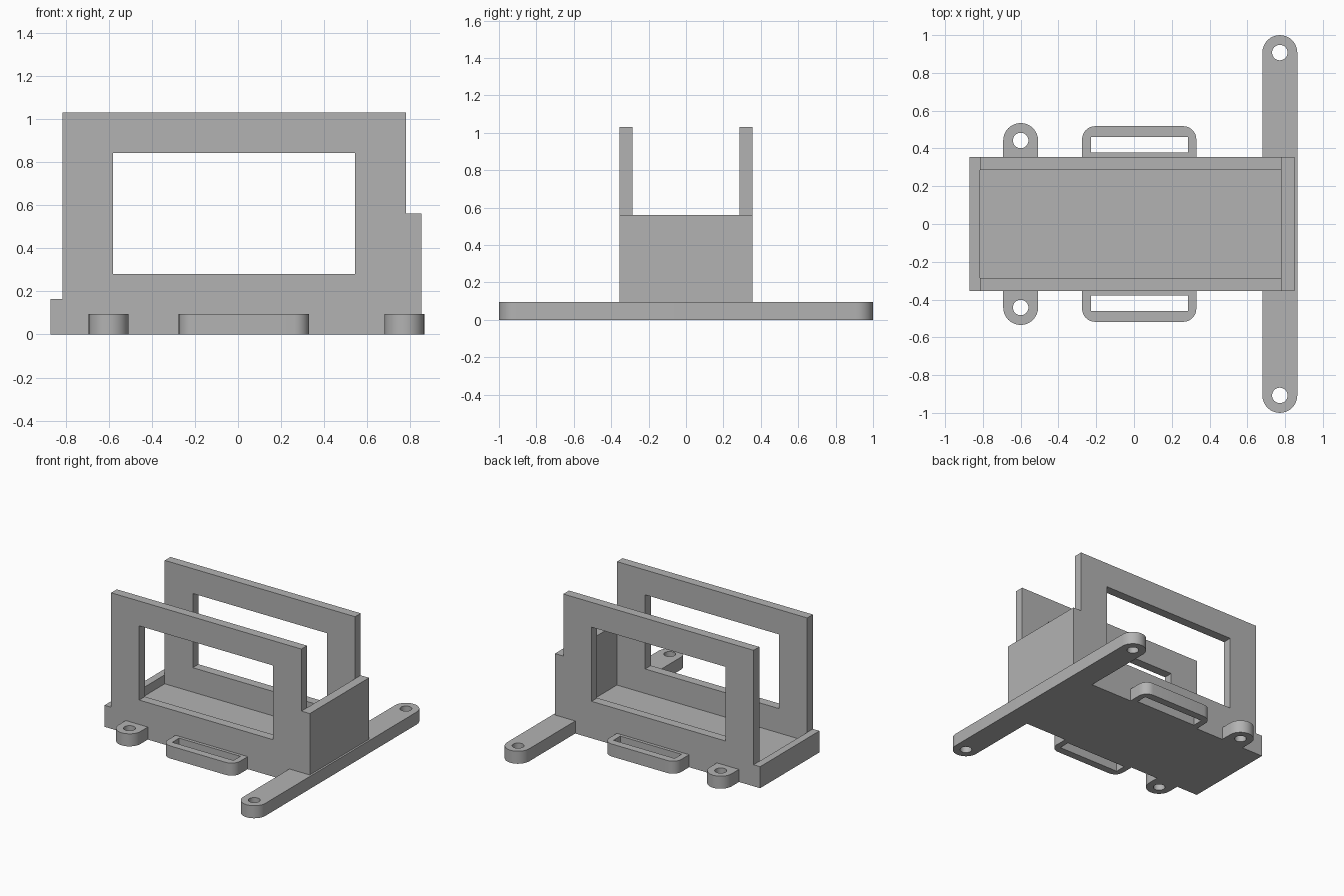
import bpy, bmesh
from math import cos, sin, pi

cube = bpy.data.objects.get("Cube")
if cube:
    bpy.data.objects.remove(cube, do_unlink=True)

# Single plain grey
grey = bpy.data.materials.new("plain grey")
grey.use_nodes = True
colour = (0.45, 0.45, 0.45, 1)
grey.diffuse_color = colour
grey.node_tree.nodes["Principled BSDF"].inputs["Base Color"].default_value = colour

BASE = 0.095          # thickness of the floor, feet and handles
HALF = 0.355          # half depth of the tray
INNER = 0.287         # inner face of the side walls
LEFT, RIGHT = -0.87, 0.85
WALL_L, WALL_R = -0.815, 0.78


def rect(x0, x1, y0, y1):
    return [(x0, y0), (x1, y0), (x1, y1), (x0, y1)]


def arc(cx, cy, r, start, end, steps):
    return [(cx + r * cos(start + (end - start) * i / steps),
             cy + r * sin(start + (end - start) * i / steps)) for i in range(steps + 1)]


def circle(cx, cy, r):
    return arc(cx, cy, r, 0, 2 * pi, 32)[:-1]


def plate(name, loops, low, high, upright=False):
    """Extrude closed loops (inner loops become holes) between two levels."""
    curve = bpy.data.curves.new(name, "CURVE")
    curve.dimensions = "2D"
    curve.fill_mode = "BOTH"
    curve.extrude = (high - low) / 2
    for loop in loops:
        spline = curve.splines.new("POLY")
        spline.points.add(len(loop) - 1)
        for point, (x, y) in zip(spline.points, loop):
            point.co = (x, y, 0, 1)
        spline.use_cyclic_u = True
    temp = bpy.data.objects.new(name + " outline", curve)
    bpy.context.collection.objects.link(temp)
    bpy.context.view_layer.update()
    graph = bpy.context.evaluated_depsgraph_get()
    mesh = bpy.data.meshes.new_from_object(temp.evaluated_get(graph))
    bpy.data.objects.remove(temp, do_unlink=True)

    bm = bmesh.new()
    bm.from_mesh(mesh)
    middle = (low + high) / 2
    for v in bm.verts:
        x, y, z = v.co
        v.co = (x, z + middle, y) if upright else (x, y, z + middle)
    bmesh.ops.remove_doubles(bm, verts=bm.verts, dist=0.0001)
    bmesh.ops.recalc_face_normals(bm, faces=bm.faces)
    bm.to_mesh(mesh)
    bm.free()
    mesh.name = name
    mesh.materials.clear()
    mesh.materials.append(grey)
    obj = bpy.data.objects.new(name, mesh)
    bpy.context.collection.objects.link(obj)
    bpy.ops.object.select_all(action="DESELECT")
    obj.select_set(True)
    bpy.context.view_layer.objects.active = obj
    bpy.ops.object.shade_smooth_by_angle(angle=pi / 6)
    return obj


# Long mounting bar with rounded, drilled ends
bar_x, bar_r = 0.772, 0.0925
bar_end = 1 - bar_r
hole_r = 0.041
bar = arc(bar_x, bar_end, bar_r, 0, pi, 16) + arc(bar_x, -bar_end, bar_r, pi, 2 * pi, 16)
plate("mounting_bar", [bar, circle(bar_x, bar_end, hole_r), circle(bar_x, -bar_end, hole_r)],
      0, BASE)

# Tray floor and its two end walls
plate("floor", [rect(LEFT, bar_x - bar_r, -HALF, HALF)], 0, BASE)
plate("low_end_lip", [rect(LEFT, WALL_L, -HALF, HALF)], BASE, 0.163)
plate("tall_end_wall", [rect(WALL_R, RIGHT, -HALF, HALF)], BASE, 0.56)

for side, label in ((-1, "front"), (1, "back")):
    # Side wall with a large window
    low, high = sorted((side * INNER, side * HALF))
    plate(label + "_wall", [rect(WALL_L, WALL_R, BASE, 1.03), rect(-0.58, 0.543, 0.28, 0.842)],
          low, high, upright=True)

    # Drilled screw tab
    tab_x, tab_y = -0.6, 0.442
    tab = [(tab_x + bar_r, HALF)] + arc(tab_x, tab_y, bar_r, 0, pi, 16) + [(tab_x - bar_r, HALF)]
    loops = [tab, circle(tab_x, tab_y, hole_r)]
    plate(label + "_screw_tab", [[(x, side * y) for x, y in l] for l in loops], 0, BASE)

    # Slotted strap loop with rounded outer corners
    x0, x1, top, r = -0.275, 0.33, 0.518, 0.07
    strap = ([(x1, HALF)] + arc(x1 - r, top - r, r, 0, pi / 2, 8)
             + arc(x0 + r, top - r, r, pi / 2, pi, 8) + [(x0, HALF)])
    loops = [strap, rect(-0.228, 0.285, 0.379, 0.461)]
    plate(label + "_strap_loop", [[(x, side * y) for x, y in l] for l in loops], 0, BASE)
